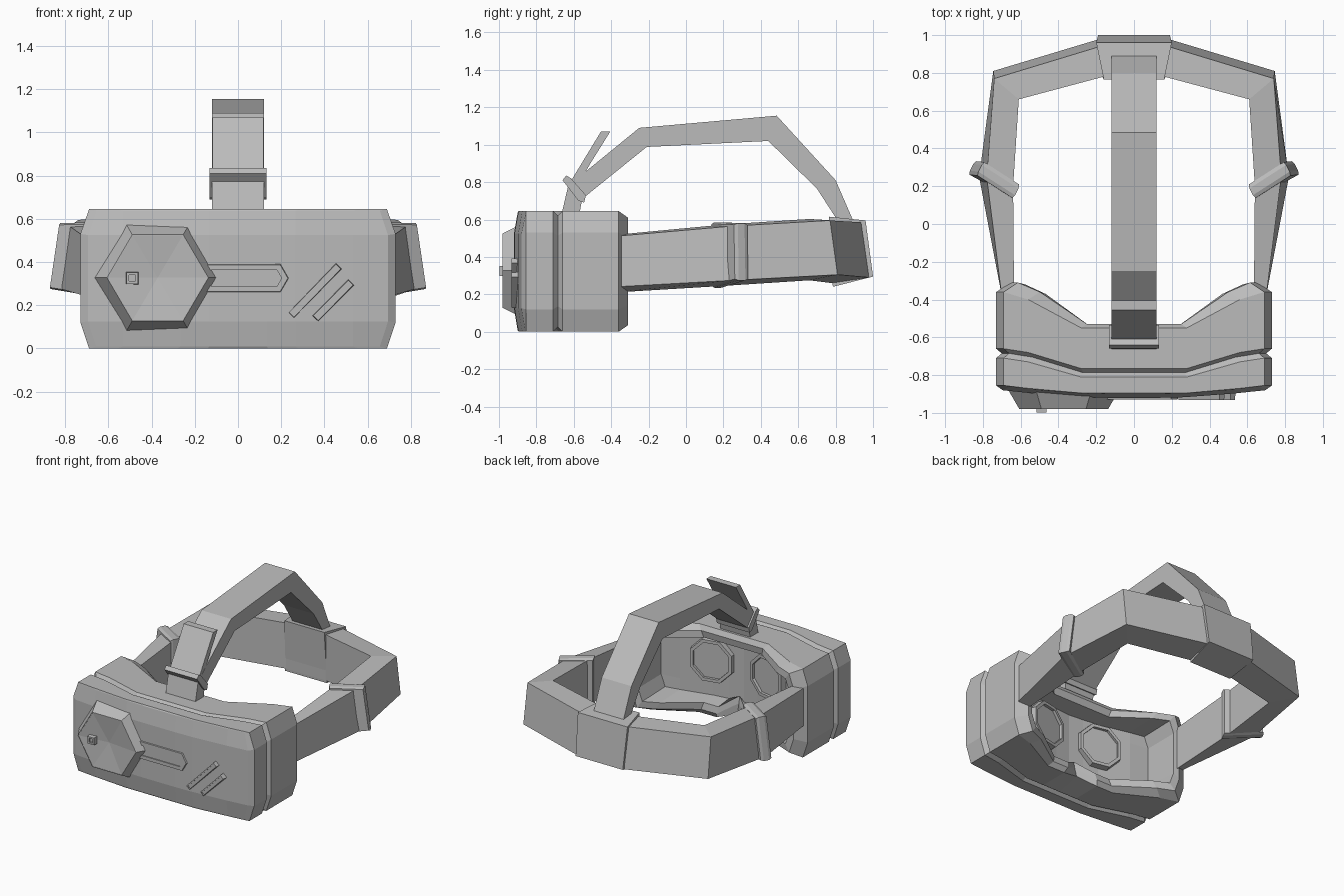
import bpy, bmesh, math
from mathutils import Vector, Matrix

cube = bpy.data.objects.get("Cube")
if cube:
    bpy.data.objects.remove(cube, do_unlink=True)

grey = bpy.data.materials.new("plain_grey")
grey.use_nodes = True
tone = (0.5, 0.5, 0.5, 1)
grey.diffuse_color = tone
grey.node_tree.nodes["Principled BSDF"].inputs["Base Color"].default_value = tone


def finish(name, bm):
    bmesh.ops.recalc_face_normals(bm, faces=bm.faces)
    mesh = bpy.data.meshes.new(name)
    bm.to_mesh(mesh)
    bm.free()
    mesh.materials.append(grey)
    ob = bpy.data.objects.new(name, mesh)
    bpy.context.collection.objects.link(ob)
    return ob


def bridge(bm, a, b):
    n = len(a)
    for i in range(n):
        j = (i + 1) % n
        bm.faces.new((a[i], a[j], b[j], b[i]))


def loft(name, rings):
    """Skin a list of equal-length rings and cap both ends."""
    bm = bmesh.new()
    loops = [[bm.verts.new(p) for p in r] for r in rings]
    for a, b in zip(loops, loops[1:]):
        bridge(bm, a, b)
    bm.faces.new(loops[0])
    bm.faces.new(loops[-1])
    return finish(name, bm)


def side_extrude(name, yz, half):
    return loft(name, [[(x, y, z) for y, z in yz] for x in (-half, half)])


def plate(name, xz, back, front, slope, rim, depth, dish=0.0):
    """Raised outline facing -y: sloped wall, flat rim, recessed floor."""
    mid = sum((Vector(p) for p in xz), Vector((0, 0))) / len(xz)

    def shrunk(d):
        n, out = len(xz), []
        for i in range(n):
            p, q, r = (Vector(xz[k % n]) for k in (i - 1, i, i + 1))
            u, v = (q - p).normalized(), (r - q).normalized()
            bis = Vector((-u.y - v.y, u.x + v.x)).normalized()
            if bis.dot(mid - q) < 0:
                bis = -bis
            out.append(q + bis * d / max(0.3, abs(bis.dot(Vector((-u.y, u.x))))))
        return out

    bm = bmesh.new()
    loops = []
    for d, y in ((0, back), (slope, front), (slope + rim, front), (slope + rim, front + depth)):
        loops.append([bm.verts.new((p.x, y, p.y)) for p in shrunk(d)])
    for a, b in zip(loops, loops[1:]):
        bridge(bm, a, b)
    bm.faces.new(loops[0])
    floor = bm.faces.new(loops[-1])
    if dish:
        c = bmesh.ops.poke(bm, faces=[floor])["verts"][0]
        c.co.y += dish
    return finish(name, bm)


# Visor shell: front sheet, swept boundary rings, hollow back with a face wall
COLS = (0, 0.14, 0.28, 0.56, 0.69)


def sheet(ys, dx=0.0, dz=0.0, lean=0.0, nose=0.0):
    rows = []
    for r, z in enumerate((0, 0.12, 0.53, 0.645)):
        end = r in (0, 3)
        row = []
        for c in range(-4, 5):
            k = abs(c)
            x = COLS[k] if (end or k < 4) else 0.73
            x *= (0.73 - dx) / 0.73
            zz = 0.322 + (z - 0.322) * (0.322 - dz) / 0.322
            y = ys[k] + (lean if end else 0)
            if c == 0 and r == 0:
                zz, y = zz + nose, y - nose
            row.append((math.copysign(x, c), y, zz))
        rows.append(row)
    return rows


def border(g):
    return g[0] + [g[1][-1], g[2][-1]] + g[3][::-1] + [g[2][0], g[1][0]]


def fill(bm, g):
    for a, b in zip(g, g[1:]):
        for i in range(len(a) - 1):
            bm.faces.new((a[i], a[i + 1], b[i + 1], b[i]))


bm = bmesh.new()
front = [[bm.verts.new(p) for p in r]
         for r in sheet((-0.92, -0.92, -0.917, -0.897, -0.88), 0.035, 0.008, 0.02)]
fill(bm, front)
groove_a = (-0.81, -0.81, -0.81, -0.73, -0.71)
groove_b = (-0.765, -0.765, -0.765, -0.68, -0.66)
groove_m = [(a + b) / 2 for a, b in zip(groove_a, groove_b)]
rim_out = (-0.55, -0.55, -0.55, -0.4, -0.36)
rim_in = (-0.53, -0.53, -0.53, -0.36, -0.31)
rings = [
    sheet((-0.895, -0.895, -0.895, -0.87, -0.855)),
    sheet(groove_a), sheet(groove_m, 0.03, 0.025), sheet(groove_b),
    sheet(rim_out, nose=0.04),
    sheet(rim_in, 0.08, 0.035, nose=0.08),
    sheet([y - 0.01 for y in rim_in], 0.12, 0.085, nose=0.08),
]
last = border(front)
for ring in rings:
    new = [bm.verts.new(p) for p in border(ring)]
    bridge(bm, last, new)
    last = new
wall = [[bm.verts.new(p) for p in r]
        for r in sheet((-0.67, -0.66, -0.645, -0.59, -0.57), 0.13, 0.1)]
bridge(bm, last, border(wall))
fill(bm, wall)
finish("visor_shell", bm)

# Eye lenses, turned slightly inward
for side in (-1, 1):
    octagon = [(0.175 * math.cos(math.pi / 8 + i * math.pi / 4),
                0.175 * math.sin(math.pi / 8 + i * math.pi / 4)) for i in range(8)]
    lens = plate("lens_left" if side > 0 else "lens_right", octagon, 0.05, -0.045, 0.012, 0.022, 0.02)
    lens.matrix_world = (Matrix.Translation((0.23 * side, -0.645, 0.365))
                         @ Matrix.Rotation(math.pi + math.radians(12) * side, 4, "Z"))

# Front details
hexagon = [(-0.372 + 0.293 * math.cos(i * math.pi / 3),
            0.327 + 0.288 * math.sin(i * math.pi / 3)) for i in range(6)]
plate("hex_cover", hexagon, -0.88, -0.98, 0.05, 0.004, 0.002, 0.025)
plate("indicator", [(-0.52, 0.295), (-0.46, 0.295), (-0.46, 0.355), (-0.52, 0.355)],
      -0.94, -0.998, 0.004, 0.012, 0.012)
plate("slot_frame", [(-0.16, 0.255), (0.2, 0.255), (0.24, 0.325), (0.2, 0.395), (-0.16, 0.395)],
      -0.9, -0.928, 0.008, 0.025, 0.007)
for i, (x0, z0, x1, z1) in enumerate(((0.245, 0.152, 0.468, 0.382), (0.357, 0.137, 0.525, 0.307))):
    a, b = Vector((x0, z0)), Vector((x1, z1))
    n = (b - a).normalized().orthogonal() * 0.02
    plate("vent_bar_%d" % (i + 1), [a - n, b - n, b + n, a + n], -0.88, -0.933, 0.004, 0.008, 0.006)

# Head band: outer top, inner top, outward shift at the bottom, heights
STATIONS = (
    ((0.70, -0.38), (0.635, -0.38), (0.0, 0.0), 0.51, 0.22),
    ((0.78, 0.25), (0.64, 0.20), (0.04, 0.0), 0.565, 0.255),
    ((0.74, 0.77), (0.61, 0.66), (0.005, 0.04), 0.595, 0.285),
    ((0.18, 0.94), (0.16, 0.78), (0.0, 0.04), 0.585, 0.27),
)


def band_ring(s, side):
    (ox, oy), (ix, iy), (dx, dy), top, low = s
    return [(side * ox, oy, top), (side * ix, iy, top + 0.008),
            (side * ix, iy, low - 0.01), (side * (ox + dx), oy + dy, low + 0.02)]


loft("head_band", [band_ring(s, 1) for s in STATIONS] + [band_ring(s, -1) for s in STATIONS[::-1]])

# Side clips around the band
for side in (-1, 1):
    section = [(0.62, 0.17, 0.585), (0.815, 0.295, 0.58), (0.86, 0.3, 0.275), (0.62, 0.17, 0.235)]
    mid = sum((Vector(p) for p in section), Vector()) / 4
    along = Vector((-0.45, 0.89, 0))
    rings = []
    for t, k in ((-0.04, 0.95), (-0.02, 1), (0.02, 1), (0.04, 0.95)):
        pts = [mid + (Vector(p) - mid) * k + along * t for p in section]
        rings.append([(side * p.x, p.y, p.z) for p in pts])
    loft("side_clip_left" if side > 0 else "side_clip_right", rings)

# Rear block joining the bands
block = [(0.16, 0.765, 0.615), (0.2, 0.96, 0.595), (0.19, 1.0, 0.295), (0.17, 0.785, 0.24)]
loft("rear_block", [[(s * x, y, z) for x, y, z in block] for s in (-1, 1)])

# Top strap, its loose tab and buckle
side_extrude("top_strap", [
    (-0.665, 0.63), (-0.63, 0.78), (-0.25, 1.09), (0.485, 1.155), (0.8, 0.81), (0.9, 0.58),
    (0.82, 0.58), (0.7, 0.765), (0.44, 1.02), (-0.21, 0.988), (-0.555, 0.71), (-0.57, 0.63)], 0.12)
side_extrude("strap_tab", [(-0.625, 0.79), (-0.455, 1.07), (-0.405, 1.07), (-0.505, 0.91), (-0.57, 0.8)], 0.119)
side_extrude("strap_buckle", [(-0.66, 0.81), (-0.64, 0.835), (-0.615, 0.82), (-0.535, 0.73),
                              (-0.545, 0.69), (-0.575, 0.7)], 0.132)
